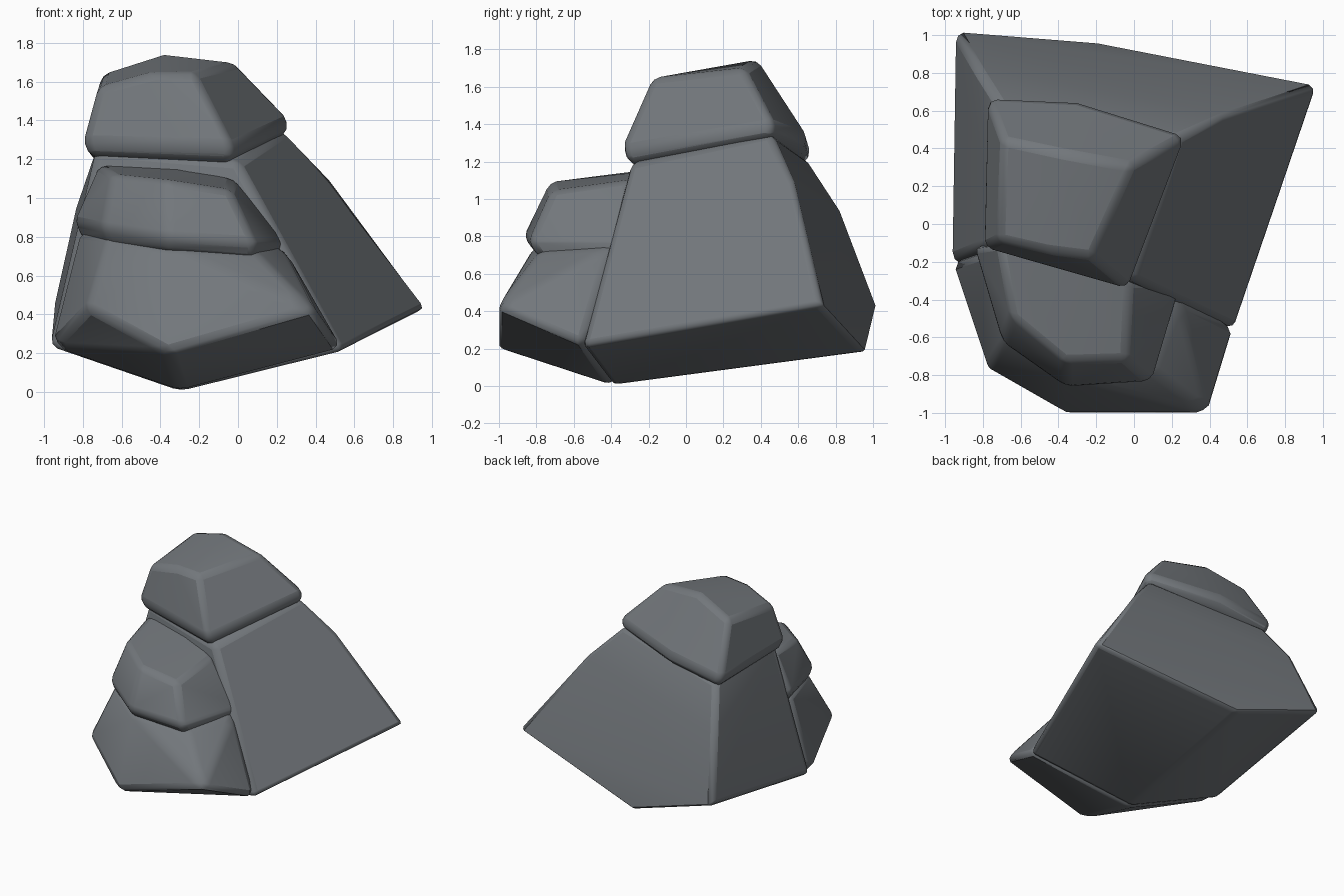
import bpy, bmesh, math

stone = bpy.data.materials.new("slate grey")
stone.diffuse_color = (0.17, 0.185, 0.2, 1)


def rock(name, points, width):
    """Convex chunk of stone with softened edges."""
    bm = bmesh.new()
    for p in points:
        bm.verts.new(p)
    res = bmesh.ops.convex_hull(bm, input=bm.verts)
    junk = [v for v in bm.verts if not v.link_faces]
    bmesh.ops.delete(bm, geom=junk, context='VERTS')
    bmesh.ops.dissolve_limit(bm, angle_limit=math.radians(6), verts=bm.verts, edges=bm.edges)
    bmesh.ops.recalc_face_normals(bm, faces=bm.faces)
    me = bpy.data.meshes.new(name)
    bm.to_mesh(me)
    bm.free()
    me.materials.append(stone)
    ob = bpy.data.objects.new(name, me)
    bpy.context.collection.objects.link(ob)
    bev = ob.modifiers.new("soft edges", 'BEVEL')
    bev.width = width
    bev.segments = 2
    bev.limit_method = 'ANGLE'
    bev.angle_limit = math.radians(20)
    bpy.ops.object.select_all(action='DESELECT')
    ob.select_set(True)
    bpy.context.view_layer.objects.active = ob
    bpy.ops.object.shade_smooth_by_angle(angle=math.radians(40))
    return ob


# main body: leaning block with a long spur to the back right
rock("main_body", [
    (-0.3, -0.4, 0.0), (0.54, -0.56, 0.21), (0.98, 0.73, 0.43), (-0.2, 0.96, 0.18),
    (-0.95, 1.02, 0.43), (-0.97, -0.2, 0.23), (-0.84, 0.83, 0.93), (-0.72, 0.64, 1.22),
    (0.49, 0.57, 1.1), (0.24, 0.46, 1.35), (0.0, -0.3, 1.19), (-0.73, -0.1, 1.25)], 0.04)

# front foot below the smaller boulder
rock("front_foot", [
    (-0.3, -0.4, 0.0), (-0.36, -1.01, 0.2), (0.40, -1.01, 0.42), (-0.78, -0.77, 0.43),
    (0.54, -0.55, 0.22), (-0.97, -0.2, 0.23), (0.1, -0.78, 0.72), (-0.35, -0.82, 0.74),
    (-0.67, -0.6, 0.8), (0.24, -0.4, 0.74), (-0.82, -0.15, 0.82), (-0.3, 0.0, 0.9)], 0.04)

# smaller boulder on the front
rock("front_boulder", [
    (-0.85, -0.12, 0.88), (-0.70, -0.63, 0.85), (-0.36, -0.87, 0.8), (0.09, -0.84, 0.77),
    (0.25, -0.3, 0.77),
    (-0.80, -0.12, 0.78), (-0.66, -0.59, 0.75), (-0.36, -0.81, 0.72), (0.08, -0.78, 0.68),
    (0.24, -0.3, 0.70),
    (-0.65, -0.49, 1.12), (-0.36, -0.73, 1.09), (-0.04, -0.72, 1.04), (-0.02, -0.3, 1.1),
    (-0.72, -0.1, 1.17), (-0.3, -0.1, 1.16)], 0.035)

# top boulder
rock("top_boulder", [
    (-0.80, -0.13, 1.28), (-0.38, -0.22, 1.31), (-0.03, -0.35, 1.26), (0.28, 0.47, 1.40),
    (-0.3, 0.65, 1.33), (-0.78, 0.67, 1.26),
    (-0.75, -0.10, 1.21), (-0.37, -0.18, 1.24), (-0.04, -0.30, 1.18), (0.25, 0.45, 1.32),
    (-0.3, 0.62, 1.25), (-0.73, 0.64, 1.18),
    (-0.72, -0.09, 1.57), (-0.46, -0.15, 1.64), (-0.23, -0.18, 1.645),
    (-0.70, 0.45, 1.64), (-0.38, 0.38, 1.745), (-0.01, 0.31, 1.70)], 0.04)
